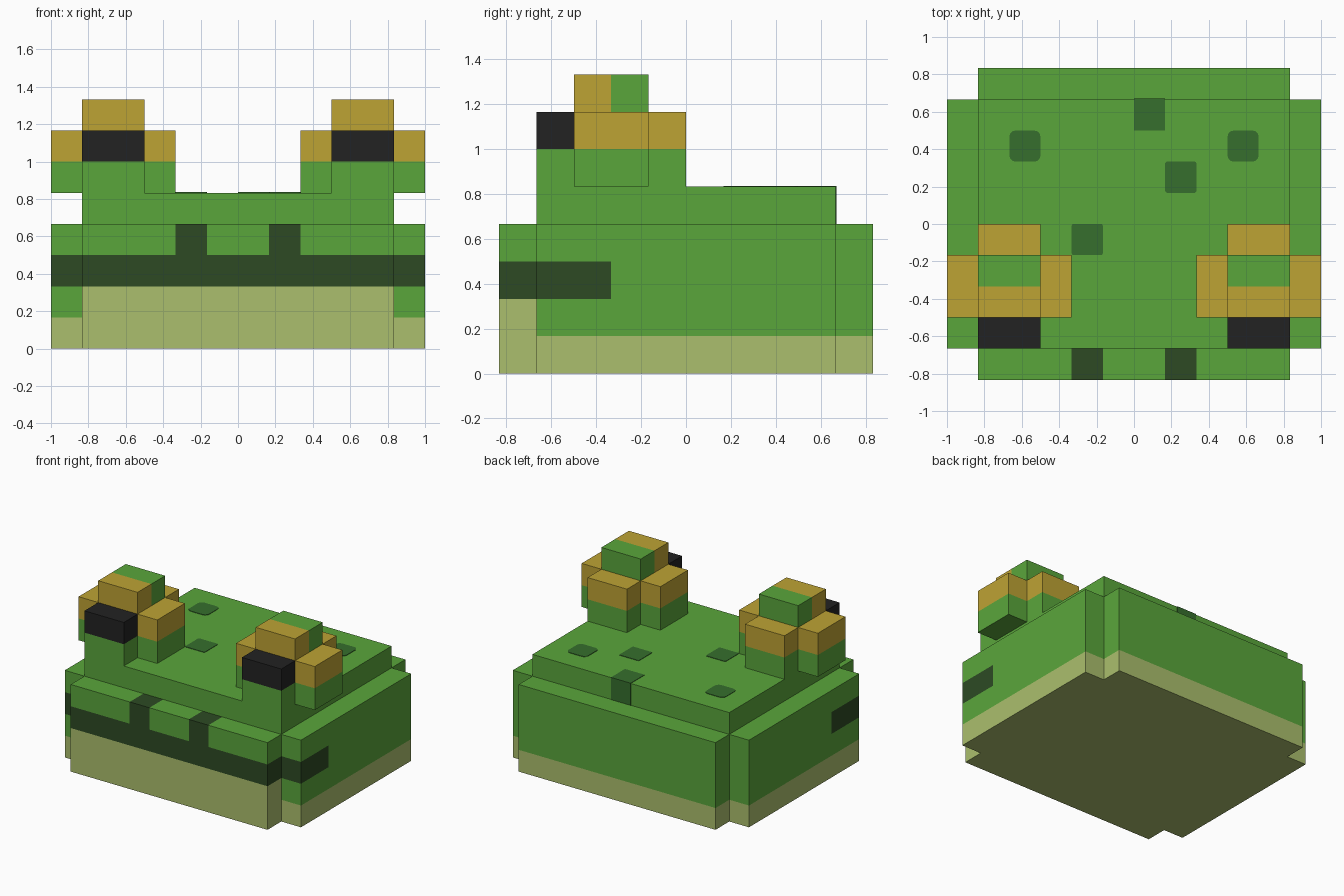
import bpy, bmesh
from mathutils import Vector

cube = bpy.data.objects.get("Cube")
if cube:
    bpy.data.objects.remove(cube, do_unlink=True)

U = 1 / 6  # one block of the building grid


def linear(c):
    c /= 255
    return c / 12.92 if c <= 0.04045 else ((c + 0.055) / 1.055) ** 2.4


def material(name, rgb):
    m = bpy.data.materials.new(name)
    m.use_nodes = True
    col = [linear(c) for c in rgb] + [1]
    m.diffuse_color = col
    m.node_tree.nodes["Principled BSDF"].inputs["Base Color"].default_value = col
    return m


GREEN, BELLY, MOUTH, SPOT, GOLD, BLACK = range(6)
MATS = [material("skin green", (90, 166, 59)),
        material("belly pale green", (171, 191, 109)),
        material("mouth dark green", (45, 74, 36)),
        material("spot green", (54, 110, 45)),
        material("eye gold", (190, 163, 52)),
        material("pupil black", (34, 34, 34))]


def block(name, x, y, z, colour, cuts=(), round_corners=0):
    """Box between grid limits, cut at (axis, position) planes and coloured by face centre."""
    lo, hi = zip(*(sorted(r) for r in (x, y, z)))
    bm = bmesh.new()
    bmesh.ops.create_cube(bm, size=1)
    for v in bm.verts:
        v.co = [l + (c + 0.5) * (h - l) for l, h, c in zip(lo, hi, v.co)]
    for axis, pos in cuts:
        point = Vector((0, 0, 0))
        point[axis] = pos
        normal = Vector((0, 0, 0))
        normal[axis] = 1
        bmesh.ops.bisect_plane(bm, geom=bm.verts[:] + bm.edges[:] + bm.faces[:],
                               plane_co=point, plane_no=normal)
    if round_corners:
        upright = [e for e in bm.edges
                   if (e.verts[0].co - e.verts[1].co).xy.length < 1e-5]
        bmesh.ops.bevel(bm, geom=upright, offset=round_corners, segments=3,
                        profile=0.5, affect='EDGES')
    used = []
    for f in bm.faces:
        c = f.calc_center_median()
        m = colour(*c) if callable(colour) else colour
        if m not in used:
            used.append(m)
        f.material_index = used.index(m)
    bmesh.ops.scale(bm, vec=(U, U, U), verts=bm.verts)
    bmesh.ops.recalc_face_normals(bm, faces=bm.faces)
    mesh = bpy.data.meshes.new(name)
    bm.to_mesh(mesh)
    bm.free()
    for m in used:
        mesh.materials.append(MATS[m])
    ob = bpy.data.objects.new(name, mesh)
    bpy.context.collection.objects.link(ob)
    return ob


# Colour rules for the body
def core_colour(x, y, z):
    if z < 1:
        return BELLY
    return MOUTH if 2 < z < 3 and y < -2 else GREEN


def face_colour(x, y, z):
    if z < 2:
        return BELLY
    if z < 3 or 1 < abs(x) < 2:
        return MOUTH
    return GREEN


def back_colour(x, y, z):
    return BELLY if z < 1 else GREEN


# Body: wide core, front and back slabs, raised back
block("body_core", (-6, 6), (-4, 4), (0, 4), core_colour,
      [(2, 1), (2, 2), (2, 3), (1, -2)])
block("front_face", (-5, 5), (-5, -4), (0, 4), face_colour,
      [(2, 2), (2, 3), (0, -2), (0, -1), (0, 1), (0, 2)])
block("rump", (-5, 5), (4, 5), (0, 4), back_colour, [(2, 1)])
block("raised_back", (-5, 5), (-4, 4), (4, 5), GREEN)

# Spots on the back, as thin plates
T = 0.02
for i, (x, y, r) in enumerate([(-4, 2, 0.2), (3, 2, 0.2), (1, 1, 0.06), (-2, -1, 0.06)]):
    block(f"back_spot_{i + 1}", (x, x + 1), (y, y + 1), (5, 5 + T), SPOT, round_corners=r)
block("edge_spot_top", (0, 1), (3, 4 + T), (5, 5 + T), SPOT)
block("edge_spot_back", (0, 1), (4, 4 + T), (4, 5), SPOT)

# Eyes
for side, s in (("left", 1), ("right", -1)):
    mid = (3 * s, 5 * s)
    block(f"{side}_eye_stalk", mid, (-4, 0), (5, 6), GREEN)
    block(f"{side}_eye_iris", mid, (-3, 0), (6, 7), GOLD)
    block(f"{side}_eye_pupil", mid, (-4, -3), (6, 7), BLACK)
    block(f"{side}_eye_cap", mid, (-3, -1), (7, 8),
          lambda x, y, z: GOLD if y < -2 else GREEN, [(1, -2)])
    for part, a in (("inner", 2), ("outer", 5)):
        block(f"{side}_eye_{part}_side", (a * s, (a + 1) * s), (-3, -1), (5, 7),
              lambda x, y, z: GOLD if z > 6 else GREEN, [(2, 6)])
